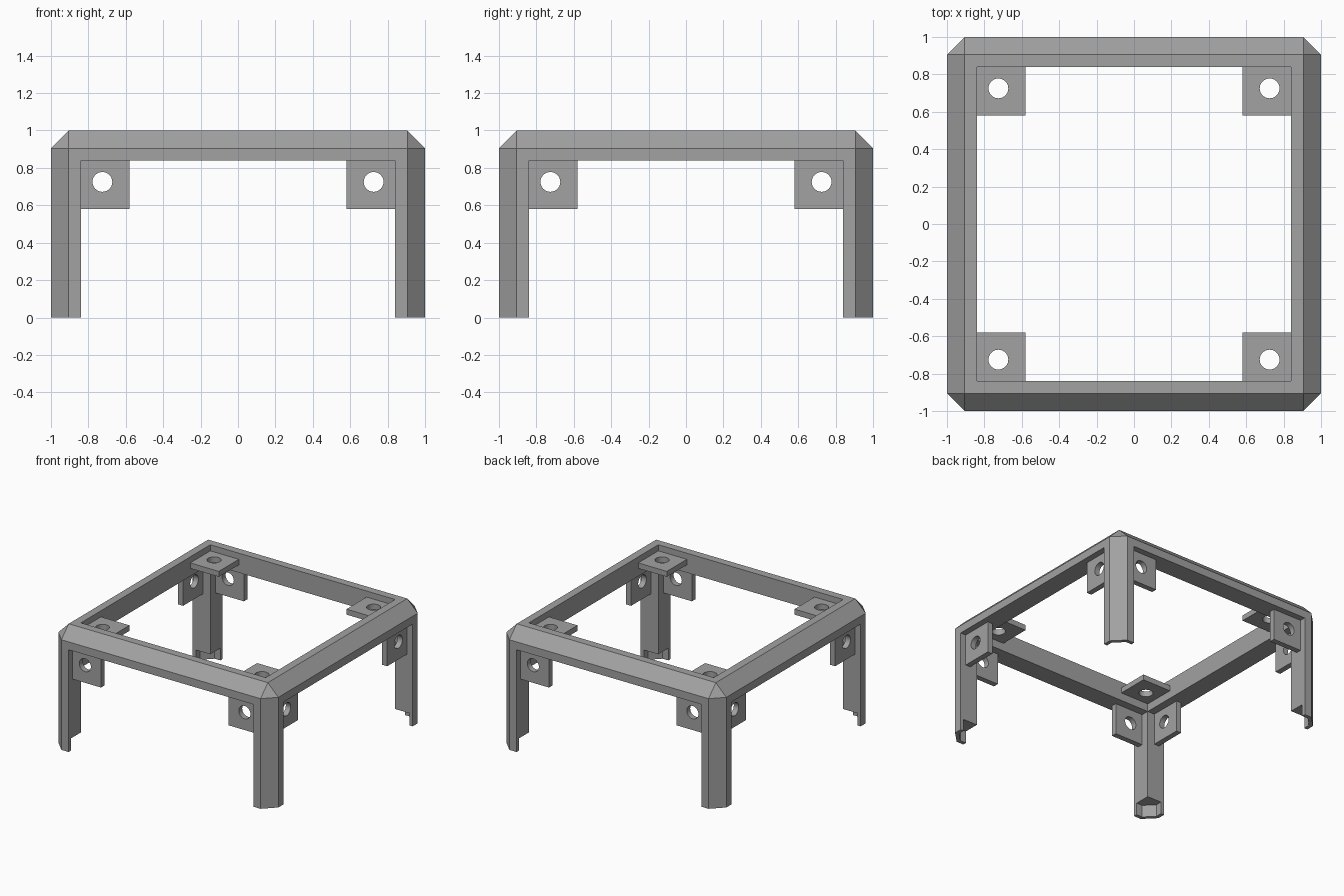
import bpy, bmesh, math
from mathutils import Matrix, Vector

if "Cube" in bpy.data.objects:
    bpy.data.objects.remove(bpy.data.objects["Cube"])

OUT, IN, CH = 1.0, 0.84, 0.095      # outer half-size, inner half-size, chamfer
LIP, NOTCH = 0.03, 0.1              # foot lip thickness and notch height

grey = bpy.data.materials.new("mid grey")
grey.diffuse_color = (0.36, 0.36, 0.36, 1)
grey.use_nodes = True
grey.node_tree.nodes["Principled BSDF"].inputs["Base Color"].default_value = grey.diffuse_color


def add_object(name, bm):
    bmesh.ops.recalc_face_normals(bm, faces=bm.faces)
    mesh = bpy.data.meshes.new(name)
    bm.to_mesh(mesh)
    bm.free()
    mesh.materials.append(grey)
    obj = bpy.data.objects.new(name, mesh)
    bpy.context.collection.objects.link(obj)
    return obj


def box(name, lo, hi, chamfer=0, keep=None):
    bm = bmesh.new()
    lo, hi = Vector(lo), Vector(hi)
    bmesh.ops.create_cube(bm, size=1)
    for v in bm.verts:
        v.co = (lo + hi) / 2 + v.co * (hi - lo)
    if chamfer:
        bmesh.ops.bevel(bm, geom=[e for e in bm.edges if keep(e)], offset=chamfer,
                        offset_type='OFFSET', segments=1, affect='EDGES')
    return add_object(name, bm)


def cut(obj, cutter):
    cutter.hide_render = True
    mod = obj.modifiers.new("cut", 'BOOLEAN')
    mod.operation, mod.solver, mod.object = 'DIFFERENCE', 'EXACT', cutter
    bpy.context.view_layer.objects.active = obj
    bpy.ops.object.modifier_apply(modifier=mod.name)
    bpy.data.objects.remove(cutter, do_unlink=True)


# Frame: chamfered block hollowed along all three axes
frame = box("frame", (-OUT, -OUT, 0), (OUT, OUT, OUT), CH,
            lambda e: any(v.co.z > 0.5 for v in e.verts))
cut(frame, box("cutter", (-IN, -IN, -1), (IN, IN, 2)))
cut(frame, box("cutter", (-IN, -2, -1), (IN, 2, IN)))
cut(frame, box("cutter", (-2, -IN, -1), (2, IN, IN)))

# Foot notches: leave only a thin outer lip at the bottom of each leg
w = OUT - LIP
cut(frame, box("cutter", (-w, -w, -1), (w, w, NOTCH), 0.077,
               lambda e: abs(e.verts[0].co.z - e.verts[1].co.z) > 0.5))

# Mounting tab: recessed square plate with a round hole
tab = box("tab", (0.58, 0.58, 0.905), (IN, IN, 0.95))
bm = bmesh.new()
bmesh.ops.create_cone(bm, cap_ends=True, segments=32, radius1=0.053, radius2=0.053,
                      depth=0.4, matrix=Matrix.Translation((0.725, 0.725, 0.93)))
cut(tab, add_object("cutter", bm))

# Three tabs at each upper corner, by swapping axes and mirroring
swaps = {
    "top_tab": Matrix.Identity(4),
    "front_back_tab": Matrix(((1, 0, 0, 0), (0, 0, 1, 0), (0, 1, 0, 0), (0, 0, 0, 1))),
    "side_tab": Matrix(((0, 0, 1, 0), (0, 1, 0, 0), (1, 0, 0, 0), (0, 0, 0, 1))),
}
parts = [frame]
for name, swap in swaps.items():
    for sx in (-1, 1):
        for sy in (-1, 1):
            m = Matrix.Diagonal((sx, sy, 1, 1)) @ swap
            mesh = tab.data.copy()
            mesh.transform(m)
            if m.determinant() < 0:
                mesh.flip_normals()
            obj = bpy.data.objects.new(name, mesh)
            bpy.context.collection.objects.link(obj)
            parts.append(obj)
bpy.data.objects.remove(tab, do_unlink=True)

# Smooth hole walls, sharp everywhere else
for obj in parts:
    obj.select_set(True)
bpy.context.view_layer.objects.active = frame
bpy.ops.object.shade_smooth_by_angle(angle=math.radians(30))
